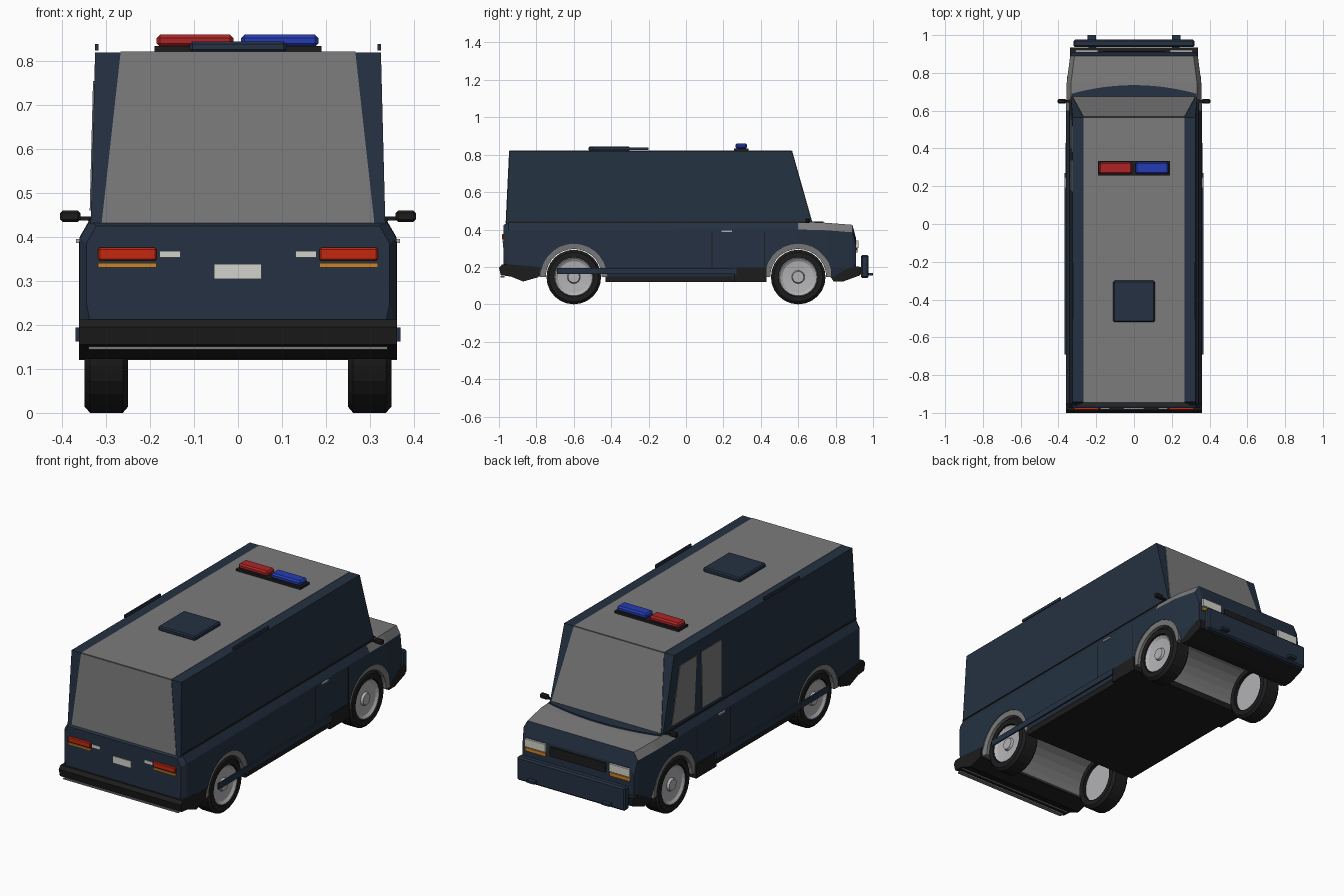
import bpy, bmesh, math
from mathutils import Vector

if "Cube" in bpy.data.objects:
    bpy.data.objects.remove(bpy.data.objects["Cube"], do_unlink=True)


def material(name, r, g, b):
    m = bpy.data.materials.new(name)
    m.use_nodes = True
    m.diffuse_color = (r, g, b, 1)
    node = next(n for n in m.node_tree.nodes if n.type == 'BSDF_PRINCIPLED')
    node.inputs["Base Color"].default_value = (r, g, b, 1)
    return m


navy = material("navy paint", .018, .031, .054)
grey = material("mid grey", .2, .2, .2)
black = material("black rubber", .012, .012, .012)
silver = material("silver rim", .45, .45, .47)
white = material("off white", .65, .65, .6)
tail_red = material("tail lamp red", .55, .02, .005)
beacon_red = material("beacon red", .42, .018, .02)
beacon_blue = material("beacon blue", .018, .045, .45)
orange = material("amber", .6, .23, .02)


def make(name, verts, faces, *mats):
    mesh = bpy.data.meshes.new(name)
    mesh.from_pydata([tuple(v) for v in verts], [], faces)
    bm = bmesh.new()
    bm.from_mesh(mesh)
    bmesh.ops.recalc_face_normals(bm, faces=bm.faces)
    bm.to_mesh(mesh)
    bm.free()
    ob = bpy.data.objects.new(name, mesh)
    bpy.context.collection.objects.link(ob)
    for m in mats:
        mesh.materials.append(m)
    return ob


def loft(name, rings, *mats, closed=False):
    """Skin equal-sized rings of points; cap the ends unless closed."""
    n, k = len(rings[0]), len(rings)
    faces = []
    for i in range(k if closed else k - 1):
        a, b = i * n, (i + 1) % k * n
        faces += [(a + j, a + (j + 1) % n, b + (j + 1) % n, b + j) for j in range(n)]
    if not closed:
        faces += [tuple(range(n)), tuple(range((k - 1) * n, k * n))]
    return make(name, [p for r in rings for p in r], faces, *mats)


def box(name, xs, ys, zs, mat, bevel=0):
    ring = [[(x, ys[i], zs[j]) for i, j in ((0, 0), (1, 0), (1, 1), (0, 1))] for x in xs]
    ob = loft(name, ring, mat)
    if bevel:
        mod = ob.modifiers.new("Bevel", 'BEVEL')
        mod.width, mod.segments = bevel, 1
    return ob


def pair(name, xs, ys, zs, mat, bevel=0):
    for side, s in (("left", 1), ("right", -1)):
        box(f"{side}_{name}", [s * x for x in xs], ys, zs, mat, bevel)


def plate(name, corners, mat, push):
    """Thin panel lifted off a surface along the push vector."""
    return loft(name, [[Vector(c) - Vector(push) for c in corners],
                       [Vector(c) + Vector(push) for c in corners]], mat)


def circle(x, y, z, r, n):
    return [(x, y + r * math.cos(t * math.tau / n), z + r * math.sin(t * math.tau / n))
            for t in range(n)]


AXLES, AXLE_Z = (-.6, .6), .146

# Lower body, skinned through cross-sections from tail to nose
stations = [(-.975, .345, .425, .2), (-.95, .36, .437, .15), (.6, .36, .44, .15),
            (.75, .356, .436, .15), (.89, .338, .425, .15), (.91, .33, .35, .17)]
rings = []
for y, w, top, low in stations:
    shoulder = top - .04
    half = [(w * .97, low), (w, low + .05), (w, shoulder), (w - .023, top)]
    rings.append([(x, y, z) for x, z in half] + [(-x, y, z) for x, z in reversed(half)])
body = loft("lower_body", rings, navy, grey)
for y in AXLES:
    cutter = loft("arch_cutter", [circle(x, y, AXLE_Z, .178, 28) for x in (-.5, .5)], navy)
    cutter.hide_render = True
    mod = body.modifiers.new("Arch", 'BOOLEAN')
    mod.operation, mod.solver, mod.object = 'DIFFERENCE', 'EXACT', cutter
    bpy.context.view_layer.objects.active = body
    bpy.ops.object.modifier_apply(modifier=mod.name)
    bpy.data.objects.remove(cutter, do_unlink=True)
# Grey bonnet, wheel wells and underside
for p in body.data.polygons:
    c = p.center
    well = any(math.hypot(c.y - y, c.z - AXLE_Z) < .182 for y in AXLES) and abs(p.normal.x) < .5
    bonnet = c.y > .6 and p.normal.z > .3 and c.z > .38
    p.material_index = int(well or bonnet or p.normal.z < -.8)

# Upper body with roof, screens and cowl
def upper_ring(z, w, back, front):
    return [(w, back, z), (w, front, z), (-w, front, z), (-w, back, z)]


loft("upper_body", [upper_ring(.43, .335, -.962, .675), upper_ring(.82, .325, -.943, .565)], navy)
plate("roof_panel", [(-.267, -.943, .82), (.267, -.943, .82), (.267, .565, .82), (-.267, .565, .82)],
      grey, (0, 0, .002))
plate("rear_window", [(-.31, -.9615, .432), (.31, -.9615, .432), (.267, -.943, .819), (-.267, -.943, .819)],
      grey, (0, .003, 0))
plate("windscreen", [(-.325, .672, .442), (.325, .672, .442), (.267, .565, .819), (-.267, .565, .819)],
      grey, (0, .003, 0))
arc = [(x * .033, .69 + .045 * (1 - (x / 10) ** 2), .44) for x in range(-10, 11)]
plate("cowl", arc + [(.33, .66, .44), (-.33, .66, .44)], navy, (0, 0, .004))


def side_x(z):
    return -.335 + (z - .43) / .39 * .01


for name, pts in (("front_side_window", [(.6, .46), (.52, .75), (.38, .75), (.41, .46)]),
                  ("door_window", [(.34, .46), (.34, .755), (.17, .755), (.18, .46)])):
    plate(name, [(side_x(z), y, z) for y, z in pts], grey, (.003, 0, 0))

# Waist seam, sills, side strips, handles, mirrors and roof rails
pair("waist_seam", (.33, .341), (-.95, .66), (.436, .442), black)
box("floor_pan", (-.345, .345), (-.43, .43), (.12, .152), black)
pair("sill_step", (.33, .362), (.26, .43), (.12, .197), black)
pair("side_strip", (.361, .369), (-.69, .27), (.162, .194), navy)
pair("door_handle", (.358, .368), (.19, .245), (.386, .395), silver)
pair("mirror", (.358, .405), (.638, .662), (.434, .46), black, .006)
pair("mirror_stalk", (.32, .362), (.644, .656), (.438, .446), black)
pair("roof_rail", (.317, .325), (-.5, -.2), (.824, .839), navy)

# Front-door outline
for y in (.42, .14):
    pair("door_seam", (.355, .3612), (y - .003, y + .003), (.2, .39), black)

# Wheels and arch trims
for end, y in zip(("rear", "front"), AXLES):
    for side, s in (("left", 1), ("right", -1)):
        tyre = [(.25, .105), (.25, .132), (.262, .146), (.336, .146), (.349, .132), (.349, .105)]
        loft(f"{end}_{side}_tyre", [circle(s * x, y, AXLE_Z, r, 24) for x, r in tyre],
             black, closed=True)
        rim = [(.27, .106), (.325, .106), (.345, .1), (.335, .085), (.33, .035), (.342, .03)]
        loft(f"{end}_{side}_rim", [circle(s * x, y, AXLE_Z, r, 24) for x, r in rim], silver)
        ring = []
        for i in range(15):
            a = math.pi * i / 14
            ring.append([(s * x, y + r * math.cos(a), AXLE_Z + r * math.sin(a))
                         for x, r in ((.32, .15), (.352, .15), (.356, .18), (.32, .18))])
        loft(f"{end}_{side}_arch_trim", ring, grey)


# Bumpers: side profile extruded across, narrower at the outer end
def bumper(name, profile, width, mat):
    loft(name, [[(s * w, y, z) for y, z in profile] for s, w in
                ((-1, width), (-1, width - .02), (1, width - .02), (1, width))], mat)


bumper("rear_bumper", [(-.78, .2), (-.93, .212), (-.985, .212), (-1, .195), (-.99, .155),
                       (-.94, .15), (-.87, .122), (-.79, .145)], .361, black)
box("rear_bumper_trim", (-.34, .34), (-.992, -.97), (.144, .151), grey)
bumper("front_bumper", [(.77, .15), (.79, .122), (.84, .122), (.93, .155), (.935, .2), (.9, .205)],
       .34, black)
box("push_plate", (-.32, .32), (.936, .976), (.14, .265), navy, .008)
pair("push_plate_bracket", (.2, .245), (.97, 1), (.155, .168), navy)
pair("push_plate_mount", (.2, .24), (.9, .945), (.16, .2), black)

# Tail lamps and number plate
pair("tail_lamp", (.185, .318), (-.985, -.96), (.346, .376), tail_red, .004)
pair("rear_indicator", (.185, .318), (-.981, -.96), (.331, .341), orange)
pair("reversing_lamp", (.131, .178), (-.979, -.96), (.353, .368), white)
box("rear_plate", (-.055, .053), (-.979, -.96), (.304, .339), white)

# Nose lamps and grille
pair("headlamp", (.19, .31), (.89, .921), (.3, .342), white)
pair("front_indicator", (.19, .31), (.89, .918), (.276, .294), orange)
box("grille", (-.165, .165), (.89, .917), (.285, .335), black)

# Roof hatch and beacon bar
box("roof_hatch", (-.11, .11), (-.52, -.3), (.82, .845), navy, .006)
box("beacon_base", (-.19, .19), (.256, .334), (.82, .834), black)
for name, xs, mat in (("red_beacon", (-.185, -.01), beacon_red), ("blue_beacon", (.007, .183), beacon_blue)):
    box(name, xs, (.264, .327), (.832, .86), mat, .008)
